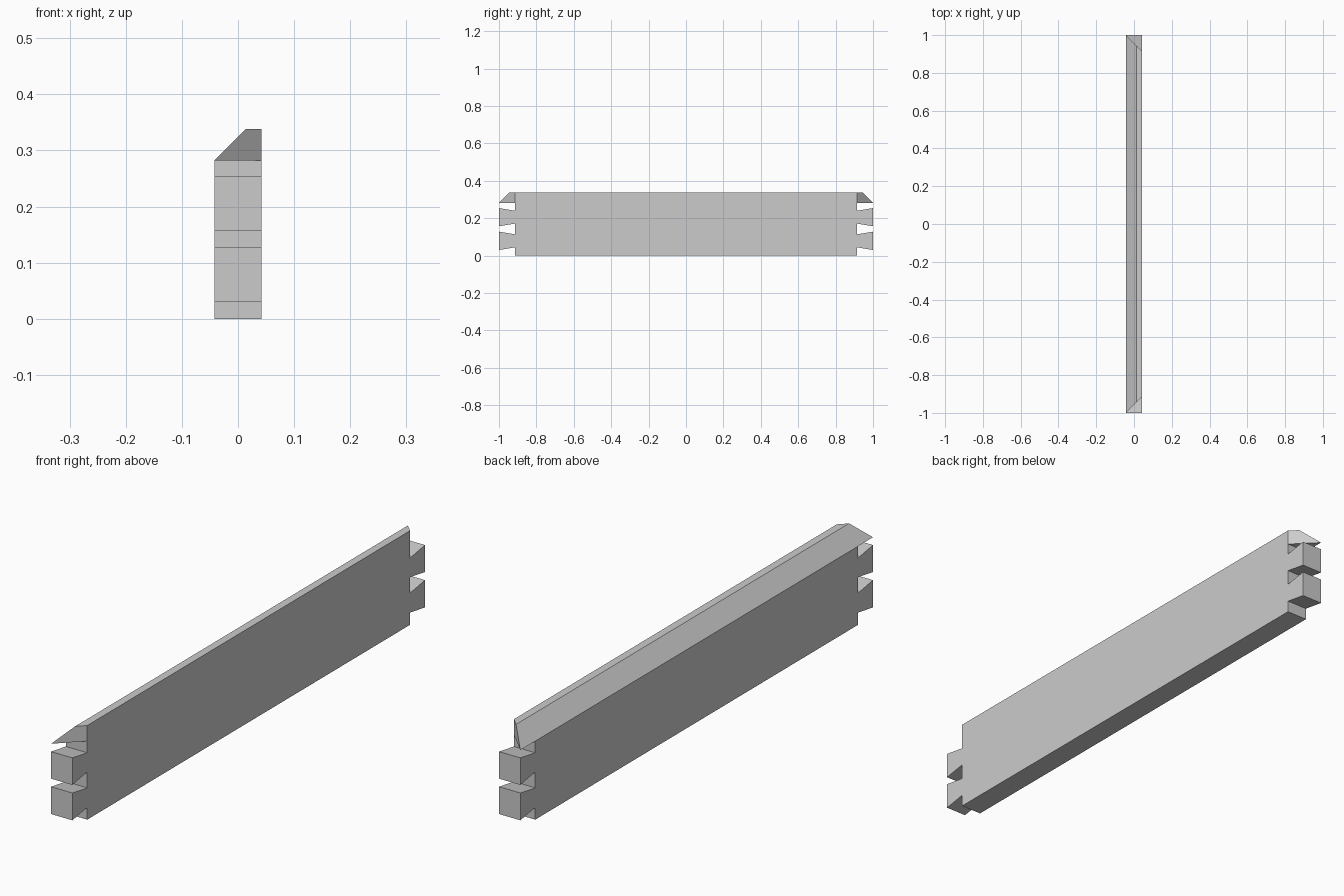
import bpy, bmesh

if "Cube" in bpy.data.objects:
    bpy.data.objects.remove(bpy.data.objects["Cube"])

T = 0.0423                   # half thickness
END, ROOT = 1.0, 0.9154      # tail tip and shoulder along y
SHELF, TOP = 0.282, 0.338    # underside of the mitred rim, top of the board
RIDGE = -T + TOP - SHELF     # where the 45 degree bevel meets the top

bm = bmesh.new()


def face(*points):
    return bm.faces.new([bm.verts.new(p) for p in points])


# Dovetailed board outline, bottom to shelf, as (y, z)
side = [(ROOT, 0)]
for low, high in ((0.03, 0.128), (0.157, 0.254)):
    side += [(ROOT, low + 0.014), (END, low), (END, high), (ROOT, high - 0.014)]
side.append((ROOT, SHELF))
outline = side + [(-y, z) for y, z in reversed(side)]

for x in (-T, T):
    face(*[(x, y, z) for y, z in outline])
for i, (a, b) in enumerate(zip(outline, outline[1:] + outline[:1])):
    if i != len(side) - 1:   # the rim sits on the open top
        face((-T, *a), (T, *a), (T, *b), (-T, *b))

# Bevelled rim: long faces
face((-T, -END, SHELF), (-T, -ROOT, SHELF), (-T, ROOT, SHELF), (-T, END, SHELF),
     (RIDGE, END - RIDGE - T, TOP), (RIDGE, RIDGE + T - END, TOP))
face((RIDGE, RIDGE + T - END, TOP), (RIDGE, END - RIDGE - T, TOP),
     (T, ROOT, TOP), (T, -ROOT, TOP))
face((T, -ROOT, SHELF), (T, -ROOT, TOP), (T, ROOT, TOP), (T, ROOT, SHELF))

# Mitred rim ends and their overhanging undersides
for s in (-1, 1):
    face((-T, s * END, SHELF), (T, s * ROOT, SHELF), (T, s * ROOT, TOP),
         (RIDGE, s * (END - RIDGE - T), TOP))
    face((-T, s * END, SHELF), (T, s * ROOT, SHELF), (-T, s * ROOT, SHELF))

bmesh.ops.remove_doubles(bm, verts=bm.verts, dist=0.0001)
bmesh.ops.recalc_face_normals(bm, faces=bm.faces)
bmesh.ops.dissolve_limit(bm, angle_limit=0.01, verts=bm.verts, edges=bm.edges)

mesh = bpy.data.meshes.new("dovetailed_board")
bm.to_mesh(mesh)
bm.free()
bpy.context.collection.objects.link(bpy.data.objects.new("dovetailed_board", mesh))
